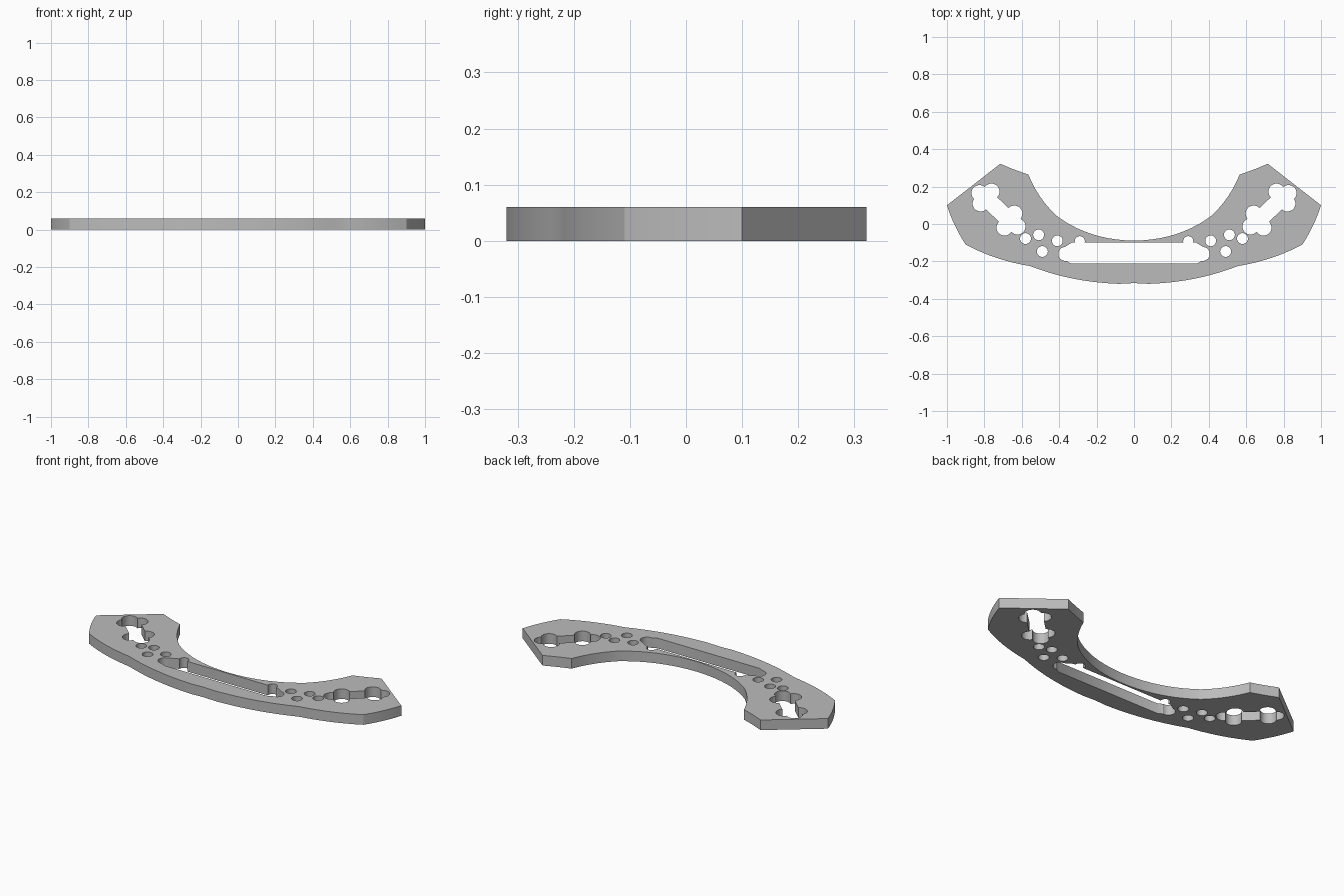
import bpy, bmesh, math
from mathutils import Vector

THICK = 0.06
HOLE_R = 0.029
LOBE_R = 0.043

cube = bpy.data.objects.get("Cube")
if cube:
    bpy.data.objects.remove(cube)

grey = bpy.data.materials.new("light grey")
grey.use_nodes = True
grey.diffuse_color = (0.5, 0.5, 0.5, 1)
grey.node_tree.nodes["Principled BSDF"].inputs["Base Color"].default_value = (0.5, 0.5, 0.5, 1)


def prism(name, points, z0, z1):
    """Extrude a flat outline between two heights."""
    bm = bmesh.new()
    face = bm.faces.new([bm.verts.new((x, y, z0)) for x, y in points])
    out = bmesh.ops.extrude_face_region(bm, geom=[face])
    verts = [v for v in out["geom"] if isinstance(v, bmesh.types.BMVert)]
    bmesh.ops.translate(bm, verts=verts, vec=(0, 0, z1 - z0))
    bmesh.ops.recalc_face_normals(bm, faces=bm.faces)
    mesh = bpy.data.meshes.new(name)
    bm.to_mesh(mesh)
    bm.free()
    mesh.materials.append(grey)
    obj = bpy.data.objects.new(name, mesh)
    bpy.context.collection.objects.link(obj)
    return obj


def bend(a, mid, b, steps=10):
    """Curve from a through mid to b, leaving out b."""
    a, mid, b = Vector(a), Vector(mid), Vector(b)
    ctrl = 2 * mid - (a + b) / 2
    ts = [i / steps for i in range(steps)]
    return [tuple((1 - t) ** 2 * a + 2 * t * (1 - t) * ctrl + t * t * b) for t in ts]


def circle(x, y, r, n=32):
    return [(x + r * math.cos(math.tau * i / n), y + r * math.sin(math.tau * i / n)) for i in range(n)]


def bar(a, b, width):
    """Rectangle around the line from a to b."""
    a, b = Vector(a), Vector(b)
    d = (b - a).normalized() * width / 2
    side = Vector((-d.y, d.x))
    return [tuple(p) for p in (a + side, a - side, b - side, b + side)]


def mirror(points):
    return [(-x, y) for x, y in reversed(points)]


# Curved plate outline, left half then mirrored
half = bend((0, -0.089), (0.225, -0.054), (0.415, 0.045))
half += bend((0.415, 0.045), (0.501, 0.145), (0.565, 0.265))
half += bend((0.565, 0.265), (0.637, 0.29), (0.715, 0.322))
half += [(0.715, 0.322)]
half += bend((1.0, 0.10), (0.958, -0.007), (0.90, -0.11))
half += bend((0.90, -0.11), (0.735, -0.181), (0.555, -0.225))
half += bend((0.555, -0.225), (0.325, -0.292), (0.08, -0.32))
half += [(0.08, -0.32), (0, -0.316)]
plate = prism("curved_plate", half + mirror(half)[1:-1], 0, THICK)

# Long central slot
slot_end = [(0.335, -0.212), (0.385, -0.185), (0.37, -0.123), (0.33, -0.098)]
cuts = [slot_end + mirror(slot_end)]

# Holes and lobes on one side
small_holes = [(0.41, -0.09), (0.51, -0.058), (0.58, -0.078), (0.49, -0.147)]
lobes = [(0.762, 0.173), (0.826, 0.165), (0.82, 0.11),
         (0.64, 0.056), (0.692, -0.019), (0.623, -0.013)]
side = [circle(x, y, HOLE_R) for x, y in small_holes]
side += [circle(x, y, LOBE_R) for x, y in lobes]
side += [circle(0.29, -0.092, 0.027), circle(0.368, -0.16, 0.037)]
side += [bar((0.655, 0.01), (0.795, 0.142), 0.088)]
cuts += side + [mirror(c) for c in side]

# Cut every opening through the plate
cutters = []
for points in cuts:
    cutter = prism("opening_cutter", points, -0.1, THICK + 0.1)
    cutter.hide_render = True
    cutters.append(cutter)
    mod = plate.modifiers.new("opening", "BOOLEAN")
    mod.operation = "DIFFERENCE"
    mod.solver = "EXACT"
    mod.object = cutter

bpy.ops.object.select_all(action="DESELECT")
plate.select_set(True)
bpy.context.view_layer.objects.active = plate
bpy.ops.object.convert(target="MESH")
for cutter in cutters:
    bpy.data.objects.remove(cutter)
bpy.ops.object.shade_smooth_by_angle(angle=math.radians(30))
